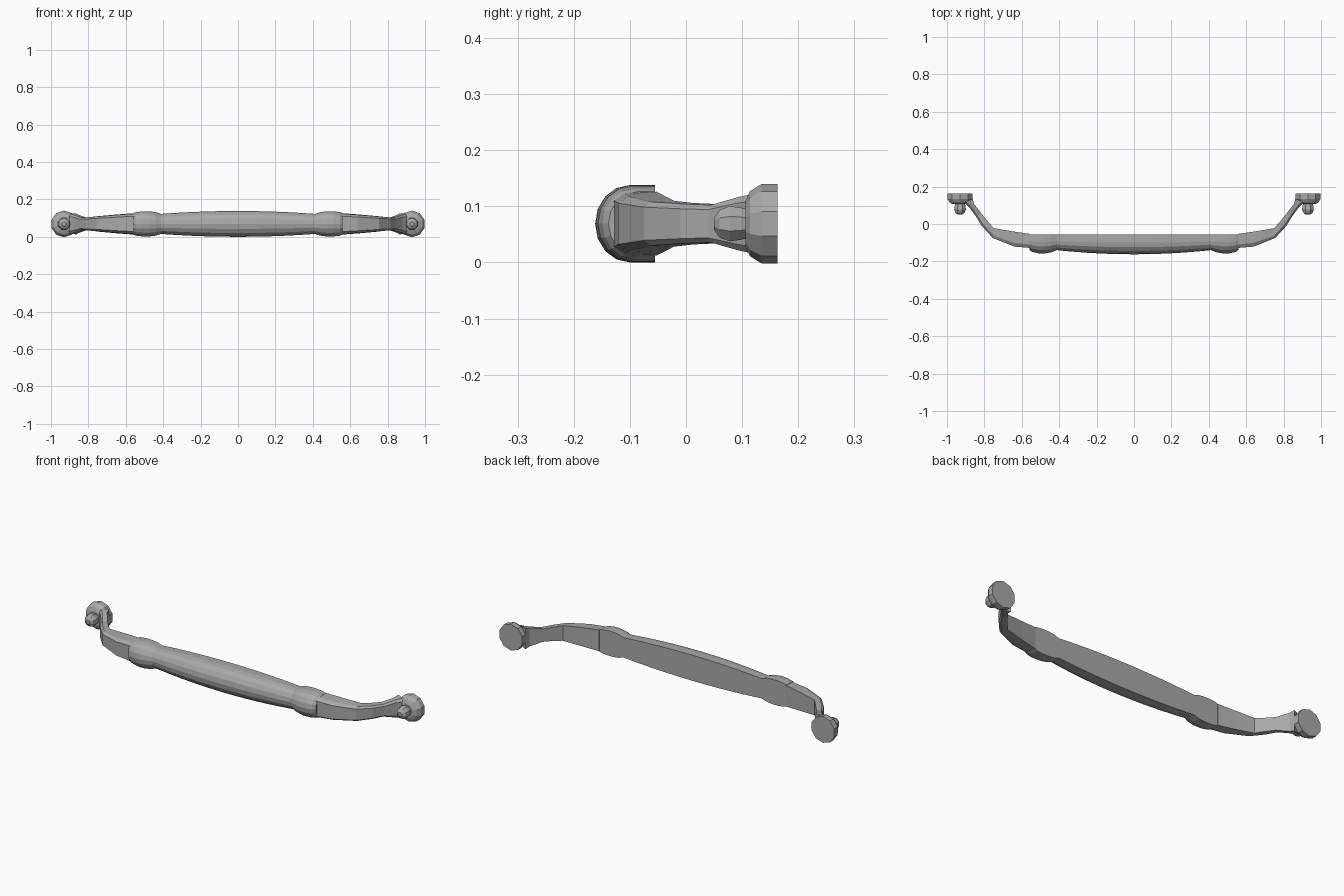
import bpy, bmesh, math
from mathutils import Matrix, Vector

if "Cube" in bpy.data.objects:
    bpy.data.objects.remove(bpy.data.objects["Cube"], do_unlink=True)

MID = 0.069      # height of the handle's centre line
BACK = -0.055    # flat rear plane of the grip

metal = bpy.data.materials.new("brushed grey metal")
metal.use_nodes = True
grey = (0.4, 0.4, 0.4, 1)
metal.diffuse_color = grey
metal.node_tree.nodes["Principled BSDF"].inputs["Base Color"].default_value = grey


def loft(name, rings):
    """Skin a list of equal-length closed sections and cap both ends."""
    bm = bmesh.new()
    loops = [[bm.verts.new(p) for p in ring] for ring in rings]
    n = len(loops[0])
    for a, b in zip(loops, loops[1:]):
        for i in range(n):
            j = (i + 1) % n
            bm.faces.new((a[i], a[j], b[j], b[i]))
    bm.faces.new(loops[0])
    bm.faces.new(loops[-1])
    bmesh.ops.recalc_face_normals(bm, faces=bm.faces)
    mesh = bpy.data.meshes.new(name)
    bm.to_mesh(mesh)
    bm.free()
    mesh.materials.append(metal)
    obj = bpy.data.objects.new(name, mesh)
    bpy.context.collection.objects.link(obj)
    return obj


def d_section(x, front, half):
    """Flat back with a rounded front."""
    ring = [(x, BACK, MID - half), (x, BACK, MID + half)]
    centre = max(front, -1) + half * 0.9
    centre = min(centre, BACK - 0.02)
    for i in range(9):
        a = math.pi / 2 - math.pi * i / 8
        ring.append((x, centre + (front - centre) * math.cos(a), MID + half * math.sin(a)))
    return ring


def arm_section(side, front, back, half):
    """Flat back, parallel top and bottom, chamfered front."""
    f, b = Vector(front), Vector(back)
    ring = []
    for t, h in ((1, 1), (0.25, 0.95), (0, 0.72), (0, -0.72), (0.25, -0.95), (1, -1)):
        p = f.lerp(b, t)
        ring.append((side * p.x, p.y, MID + half * h))
    return ring


def disc_rings(side, steps, sides, cx=0.93):
    """Round sections stacked along y, each given as (y, radius)."""
    rings = []
    for y, r in steps:
        rings.append([(side * (cx + r * math.cos(math.tau * (i + 0.5) / sides)), y,
                       MID + r * math.sin(math.tau * (i + 0.5) / sides)) for i in range(sides)])
    return rings


# Barrel-shaped centre grip
grip = []
for i in range(11):
    x = -0.42 + 0.84 * i / 10
    bulge = 1 - (x / 0.42) ** 2
    grip.append(d_section(x, -0.139 - 0.023 * bulge, 0.053 + 0.016 * bulge))
loft("grip", grip)

COLLAR = [(0.41, -0.139, 0.053), (0.44, -0.151, 0.063), (0.475, -0.157, 0.067),
          (0.51, -0.157, 0.067), (0.545, -0.149, 0.063), (0.56, -0.138, 0.057)]
ARM = [((0.555, -0.128), (0.555, -0.053), 0.057), ((0.64, -0.121), (0.64, -0.041), 0.051),
       ((0.755, -0.075), (0.75, -0.022), 0.041), ((0.815, -0.01), (0.78, 0.012), 0.037),
       ((0.845, 0.04), (0.815, 0.055), 0.035), ((0.88, 0.088), (0.856, 0.108), 0.05),
       ((0.91, 0.115), (0.862, 0.135), 0.056)]
FOOT = [(0.163, 0.071), (0.135, 0.071), (0.114, 0.058), (0.106, 0.04)]
KNOB = [(0.115, 0.026), (0.098, 0.031), (0.078, 0.034), (0.06, 0.027), (0.05, 0.012)]

for side, word in ((1, "left"), (-1, "right")):
    # Rounded collar, bent arm, wall foot and screw knob at each end
    loft(word + "_collar", [d_section(side * x, y, h) for x, y, h in COLLAR])
    loft(word + "_arm", [arm_section(side, *s) for s in ARM])
    loft(word + "_foot", disc_rings(side, FOOT, 10))
    loft(word + "_knob", disc_rings(side, KNOB, 8))
